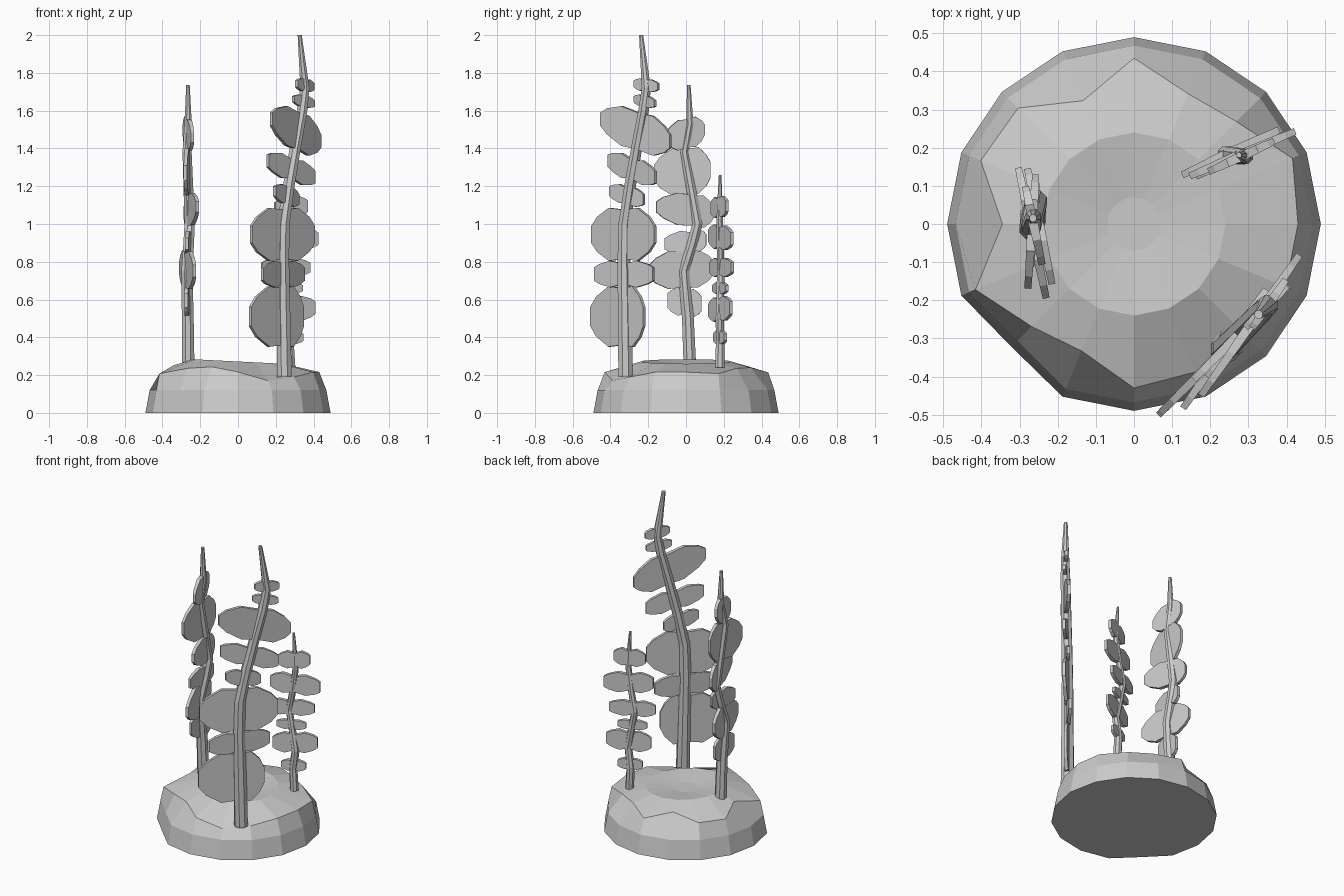
import bpy, bmesh, math
from mathutils import Vector

if "Cube" in bpy.data.objects:
    bpy.data.objects.remove(bpy.data.objects["Cube"])


def loft(name, rings):
    """Closed skin through rings of equal point count."""
    bm = bmesh.new()
    vs = [[bm.verts.new(p) for p in r] for r in rings]
    n = len(vs[0])
    for a, b in zip(vs, vs[1:]):
        for i in range(n):
            j = (i + 1) % n
            bm.faces.new((a[i], a[j], b[j], b[i]))
    bm.faces.new(vs[0])
    bm.faces.new(vs[-1])
    bmesh.ops.recalc_face_normals(bm, faces=bm.faces[:])
    me = bpy.data.meshes.new(name)
    bm.to_mesh(me)
    bm.free()
    bpy.context.collection.objects.link(bpy.data.objects.new(name, me))


def polar(r, k, n, z, cx=0, cy=0):
    a = 2 * math.pi * k / n
    return (cx + r * math.cos(a), cy + r * math.sin(a), z)


# Rock base: 16 sides, uneven rim (lower where it is wider), shallow dished top
rim = [.43, .45, .38, .37, .435, .35, .43, .435, .345, .45, .38, .36, .43, .42, .42, .43]
N = len(rim)


def rim_z(k):
    return .22 + .4 * (.42 - rim[k]) - (.05 if k == 13 else .03 if k == 14 else 0)


loft("rock_base", [
    [polar(.49 - .035 * (k == 10), k, N, 0) for k in range(N)],
    [polar(.468 - .035 * (k == 10), k, N, .12) for k in range(N)],
    [polar(rim[k], k, N, rim_z(k)) for k in range(N)],
    [polar(.24, k, N, .272 - .012 * math.cos(2 * math.pi * k / N)) for k in range(N)],
    [polar(.07, k, N, .25) for k in range(N)],
])


def stalk_centre(base, sway, bends, z):
    """Stalk centre at height z: base point moved along the sway direction."""
    s = bends[-1][1]
    for (z0, s0), (z1, s1) in zip(bends, bends[1:]):
        if z <= z1:
            s = s0 + (s1 - s0) * (z - z0) / (z1 - z0)
            break
    return Vector((base[0] + sway[0] * s, base[1] + sway[1] * s, z))


def stalk(name, base, sway, bends, radius):
    low, high = bends[0][0], bends[-1][0]
    tip = low + .93 * (high - low)
    rings = []
    for z in sorted([b[0] for b in bends] + [tip]):
        t = (z - low) / (high - low)
        r = radius * min(1 - .36 * t, .28 + 2.2 * (1 - t))
        c = stalk_centre(base, sway, bends, z)
        rings.append([polar(r, k + .5, 8, z, c.x, c.y) for k in range(8)])
    loft(name, rings)


def leaf(name, c, deg, left, right, h, slope):
    """Flat angular blade across the stalk, half height h; big ones get pointier."""
    d = Vector((math.cos(math.radians(deg)), math.sin(math.radians(deg)), 0))
    n = Vector((-d.y, d.x, 0))
    big = h > .075
    tip, root = (.32, .93) if big else (.5, .75)
    rings = []
    for u, f in ((-1, tip), (-.82, .5 + tip / 2), (-.45, 1), (0, root),
                 (.45, 1), (.82, .5 + tip / 2), (1, tip)):
        s = u * (left if u < 0 else right)
        t = n * (.013 - .004 * abs(u))
        m = c + d * s + Vector((0, 0, slope * s))
        up = Vector((0, 0, h * f))
        rings.append([m + up + t, m + up - t, m - up - t, m - up + t])
    loft(name, rings)


def plant(name, base, sway, bends, radius, deg, swing, leaves):
    stalk(name + "_stalk", base, sway, bends, radius)
    for i, (z, left, right, h, slope) in enumerate(leaves):
        turn = deg + (swing if i % 2 else -swing)
        leaf(f"{name}_leaf_{i + 1}", stalk_centre(base, sway, bends, z), turn, left, right, h, slope)


# bends: height, sway amount; leaves: height, left, right, half height, slope
plant("tall", (.24, -.325), (.114, .115),
      [(.19, .05), (.8, -.03), (1, 0), (1.2, .25), (1.4, .55), (1.6, .87), (1.72, 1), (2, .76)],
      .042, 50, 5,
      [(.51, .25, .145, .16, 0), (.735, .19, .19, .07, 0), (.945, .24, .23, .14, 0),
       (1.15, .12, .10, .05, -.2), (1.29, .18, .17, .065, -.25), (1.49, .25, .20, .105, -.26),
       (1.65, .075, .08, .03, -.15), (1.735, .075, .08, .033, -.1)])

plant("middle", (-.268, 0), (.2, 1),
      [(.26, .02), (.5, .01), (.75, -.012), (.9, .035), (1, .06), (1.17, .03),
       (1.38, -.008), (1.53, .02), (1.735, .015)],
      .036, 94, 8,
      [(.585, .10, .08, .075, -.1), (.76, .19, .16, .10, .05), (.91, .15, .07, .06, .1),
       (1.07, .21, .10, .085, -.1), (1.28, .18, .12, .125, .05), (1.48, .12, .09, .08, .2)])

plant("short", (.28, .18), (1, -.1),
      [(.24, 0), (.38, -.008), (.5, .01), (.75, -.04), (.88, -.012), (1.03, .01), (1.26, -.005)],
      .026, 24, 1,
      [(.40, .075, .075, .035, 0), (.55, .13, .14, .065, .05), (.66, .09, .09, .03, 0),
       (.77, .13, .15, .05, 0), (.93, .14, .16, .065, -.05), (1.09, .10, .09, .055, .05)])
